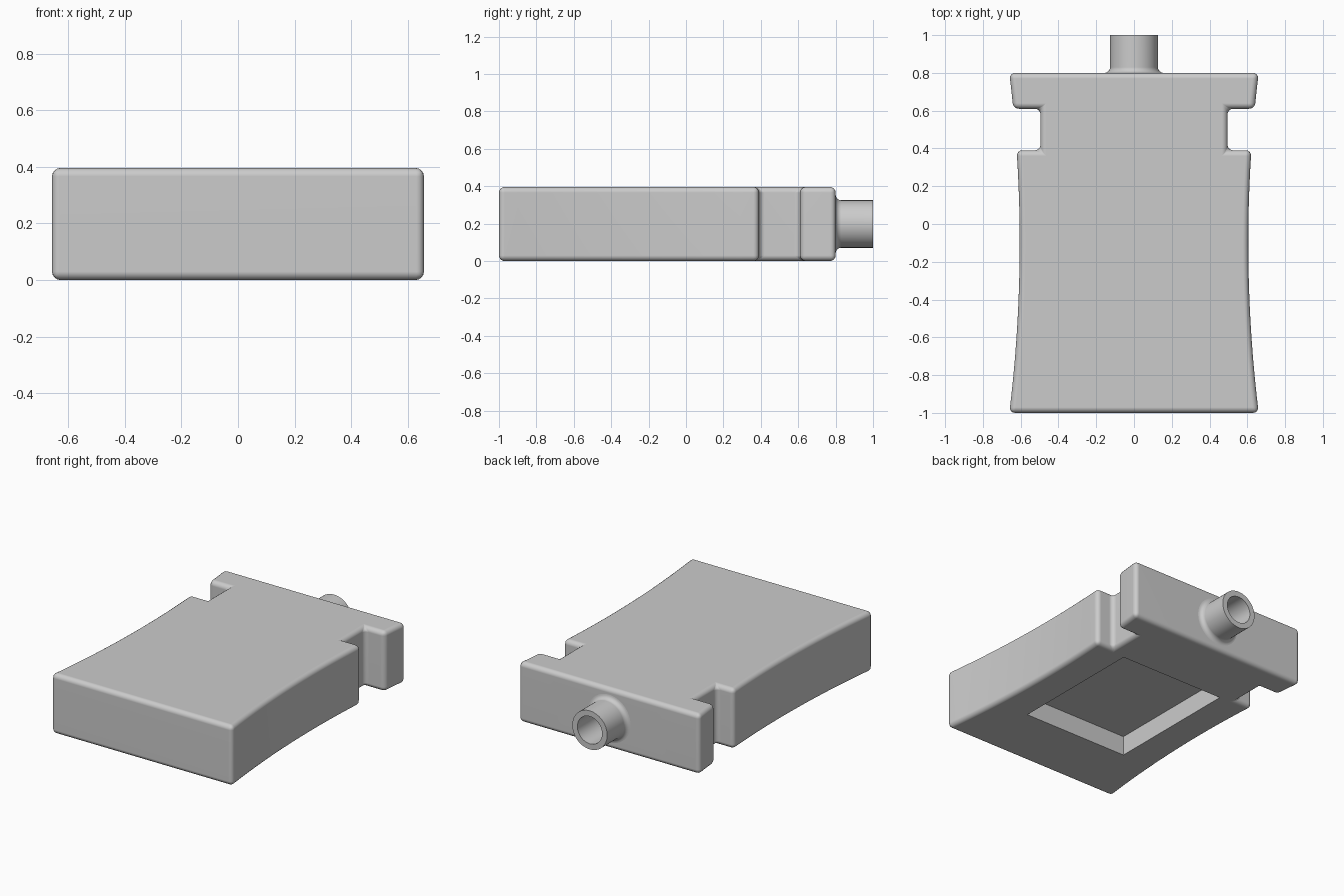
import bpy, bmesh, math
from mathutils import Matrix, Vector

cube = bpy.data.objects.get("Cube")
if cube:
    bpy.data.objects.remove(cube, do_unlink=True)

HEIGHT, FRONT, BACK = 0.396, -1.0, 0.8
ROUND = 0.03
BORE = 0.09

grey = bpy.data.materials.new("plain grey")
grey.use_nodes = True
grey.diffuse_color = (0.6, 0.6, 0.6, 1)
grey.node_tree.nodes["Principled BSDF"].inputs["Base Color"].default_value = (0.6, 0.6, 0.6, 1)


def add_object(name, bm):
    bmesh.ops.recalc_face_normals(bm, faces=bm.faces)
    mesh = bpy.data.meshes.new(name)
    bm.to_mesh(mesh)
    bm.free()
    mesh.materials.append(grey)
    obj = bpy.data.objects.new(name, mesh)
    bpy.context.collection.objects.link(obj)
    return obj


def activate(obj):
    bpy.ops.object.select_all(action='DESELECT')
    obj.select_set(True)
    bpy.context.view_layer.objects.active = obj


def smooth(obj):
    activate(obj)
    bpy.ops.object.shade_smooth_by_angle(angle=math.radians(35))
    weighted = obj.modifiers.new("clean_normals", 'WEIGHTED_NORMAL')
    weighted.keep_sharp = True


def waist(y):
    """Half width of the gently curved side."""
    return 0.605 + 0.055 * ((y + 0.1) / 0.9) ** 2


def arc(start, end, steps):
    ys = [start + (end - start) * i / steps for i in range(steps + 1)]
    return [(waist(y), y) for y in ys]


# Body: waisted outline with a square notch on each side
half = arc(FRONT, 0.39, 14) + [(0.495, 0.39), (0.495, 0.61)] + arc(0.61, BACK, 2)
outline = half + [(-x, y) for x, y in reversed(half)]
bm = bmesh.new()
base = bm.faces.new([bm.verts.new((x, y, 0)) for x, y in outline])
grown = bmesh.ops.extrude_face_region(bm, geom=[base])
top = [v for v in grown["geom"] if isinstance(v, bmesh.types.BMVert)]
bmesh.ops.translate(bm, verts=top, vec=(0, 0, HEIGHT))
body = add_object("body", bm)
bevel = body.modifiers.new("rounded_edges", 'BEVEL')
bevel.width = ROUND
bevel.segments = 4
bevel.limit_method = 'ANGLE'
bevel.angle_limit = math.radians(40)

# Cutters: pocket under the body and bore behind the spout
bm = bmesh.new()
bmesh.ops.create_cube(bm, size=1, matrix=Matrix.Translation((0, -0.1, 0))
                      @ Matrix.Diagonal((0.77, 0.92, 0.26, 1)))
pocket = add_object("pocket_cutter", bm)
bm = bmesh.new()
bmesh.ops.create_cone(bm, cap_ends=True, segments=48, radius1=BORE, radius2=BORE, depth=0.4,
                      matrix=Matrix.Translation((0, BACK, HEIGHT / 2)) @ Matrix.Rotation(math.pi / 2, 4, 'X'))
bore = add_object("bore_cutter", bm)
for cutter in (pocket, bore):
    cut = body.modifiers.new(cutter.name, 'BOOLEAN')
    cut.operation = 'DIFFERENCE'
    cut.solver = 'EXACT'
    cut.object = cutter
activate(body)
for name in [m.name for m in body.modifiers]:
    bpy.ops.object.modifier_apply(modifier=name)
for cutter in (pocket, bore):
    bpy.data.objects.remove(cutter, do_unlink=True)
smooth(body)

# Spout: turned tube with a fillet where it meets the body
RADIUS = 0.127
fillet = [(RADIUS + ROUND * (1 - math.sin(a)), BACK + ROUND * (1 - math.cos(a)))
          for a in (math.pi / 2 * i / 6 for i in range(7))]
profile = fillet + [(RADIUS, 1.0), (BORE, 1.0), (BORE, BACK)]
bm = bmesh.new()
verts = [bm.verts.new((r, y, HEIGHT / 2)) for r, y in profile]
edges = [bm.edges.new(pair) for pair in zip(verts, verts[1:])]
bmesh.ops.spin(bm, geom=verts + edges, cent=(0, 0, HEIGHT / 2), axis=(0, 1, 0),
               angle=math.tau, steps=48)
bmesh.ops.remove_doubles(bm, verts=bm.verts, dist=0.0005)
bmesh.ops.recalc_face_normals(bm, faces=bm.faces)
# Outer wall must face away from the axis
axis = Vector((0, 0, HEIGHT / 2))
rim = max(bm.faces, key=lambda f: f.calc_center_median().y)
if rim.normal.y < 0:
    bmesh.ops.reverse_faces(bm, faces=bm.faces)
spout = add_object("spout", bm)
smooth(spout)
